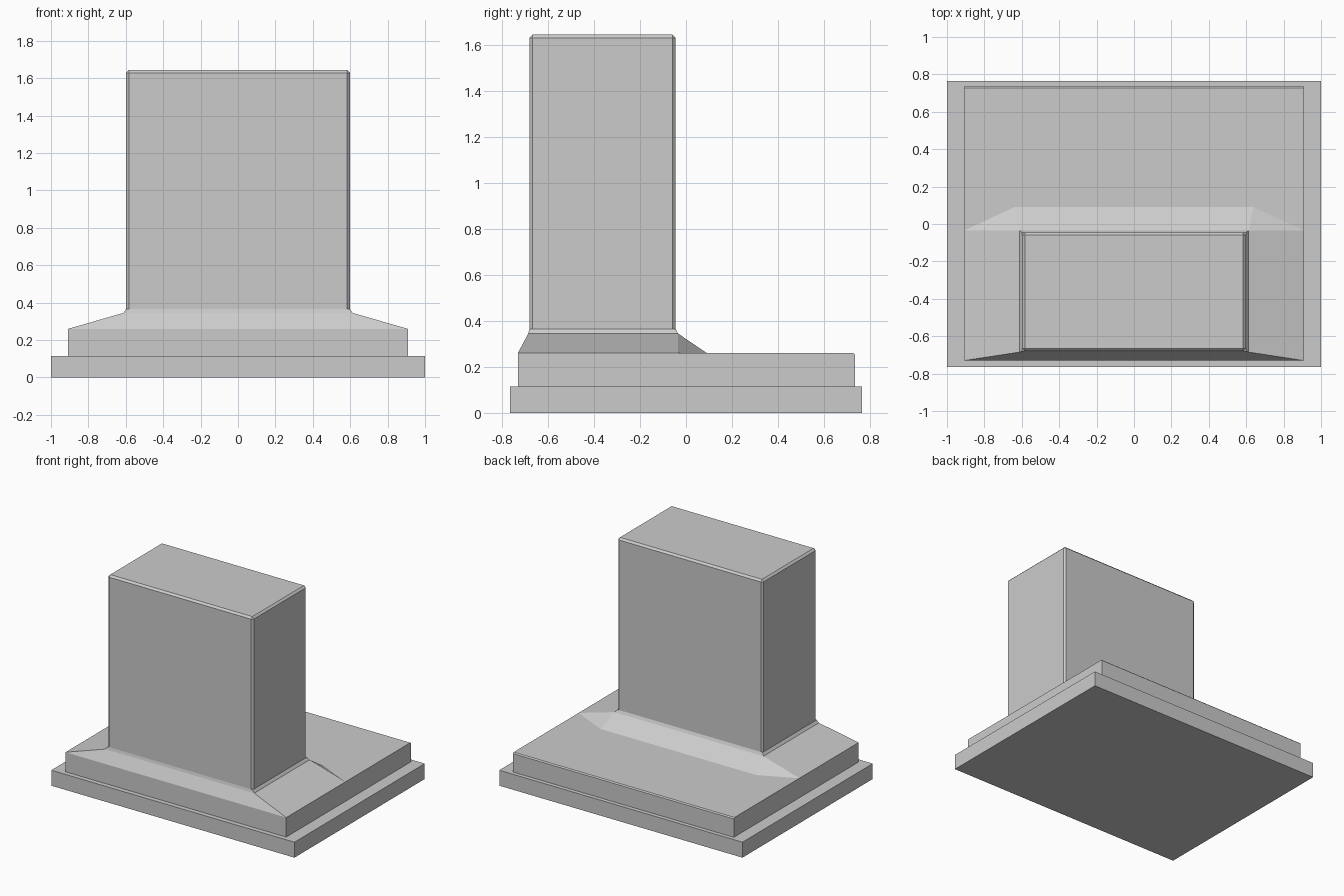
import bpy, bmesh

if "Cube" in bpy.data.objects:
    bpy.data.objects.remove(bpy.data.objects["Cube"])


def finish(name, bm):
    bmesh.ops.recalc_face_normals(bm, faces=bm.faces)
    mesh = bpy.data.meshes.new(name)
    bm.to_mesh(mesh)
    bm.free()
    obj = bpy.data.objects.new(name, mesh)
    bpy.context.collection.objects.link(obj)
    return obj


def box(name, x, y0, y1, z0, z1, bevel=0):
    bm = bmesh.new()
    bmesh.ops.create_cube(bm, size=1)
    for v in bm.verts:
        v.co = (v.co.x * 2 * x, y0 + (v.co.y + 0.5) * (y1 - y0),
                z0 + (v.co.z + 0.5) * (z1 - z0))
    obj = finish(name, bm)
    if bevel:
        mod = obj.modifiers.new("chamfer", 'BEVEL')
        mod.width = bevel
        mod.segments = 1
    return obj


# Bottom slab and tall block
box("base_slab", 1.0, -0.765, 0.765, 0, 0.115)
box("tower", 0.598, -0.68, -0.045, 0.27, 1.643, 0.014)

# Plinth with a sloped skirt around the tower foot
bm = bmesh.new()


def pair(x, y, z):
    """Left and right copies of one point."""
    return [bm.verts.new((s * x, y, z)) for s in (-1, 1)]


low_f, low_b = pair(0.908, -0.73, 0.115), pair(0.908, 0.735, 0.115)
rim_f, rim_m = pair(0.908, -0.73, 0.26), pair(0.908, -0.035, 0.26)
rim_b, lip_b = pair(0.908, 0.727, 0.26), pair(0.908, 0.735, 0.252)
foot_b = pair(0.64, 0.09, 0.26)
sh_f, sh_b = pair(0.613, -0.685, 0.345), pair(0.613, -0.035, 0.345)
top_f, top_b = pair(0.598, -0.68, 0.365), pair(0.598, -0.045, 0.365)

# Faces spanning left to right
strip = [low_b, low_f, rim_f, sh_f, top_f, top_b, sh_b, foot_b, rim_b, lip_b]
for a, b in zip(strip, strip[1:] + strip[:1]):
    bm.faces.new((a[0], a[1], b[1], b[0]))
# Mirrored end faces
for i in (0, 1):
    for loop in ((low_f, low_b, lip_b, rim_b, rim_m, rim_f),
                 (rim_f, rim_m, sh_b, sh_f), (sh_f, sh_b, top_b, top_f),
                 (rim_m, foot_b, sh_b), (rim_m, rim_b, foot_b)):
        bm.faces.new([p[i] for p in loop])
finish("plinth_skirt", bm)
